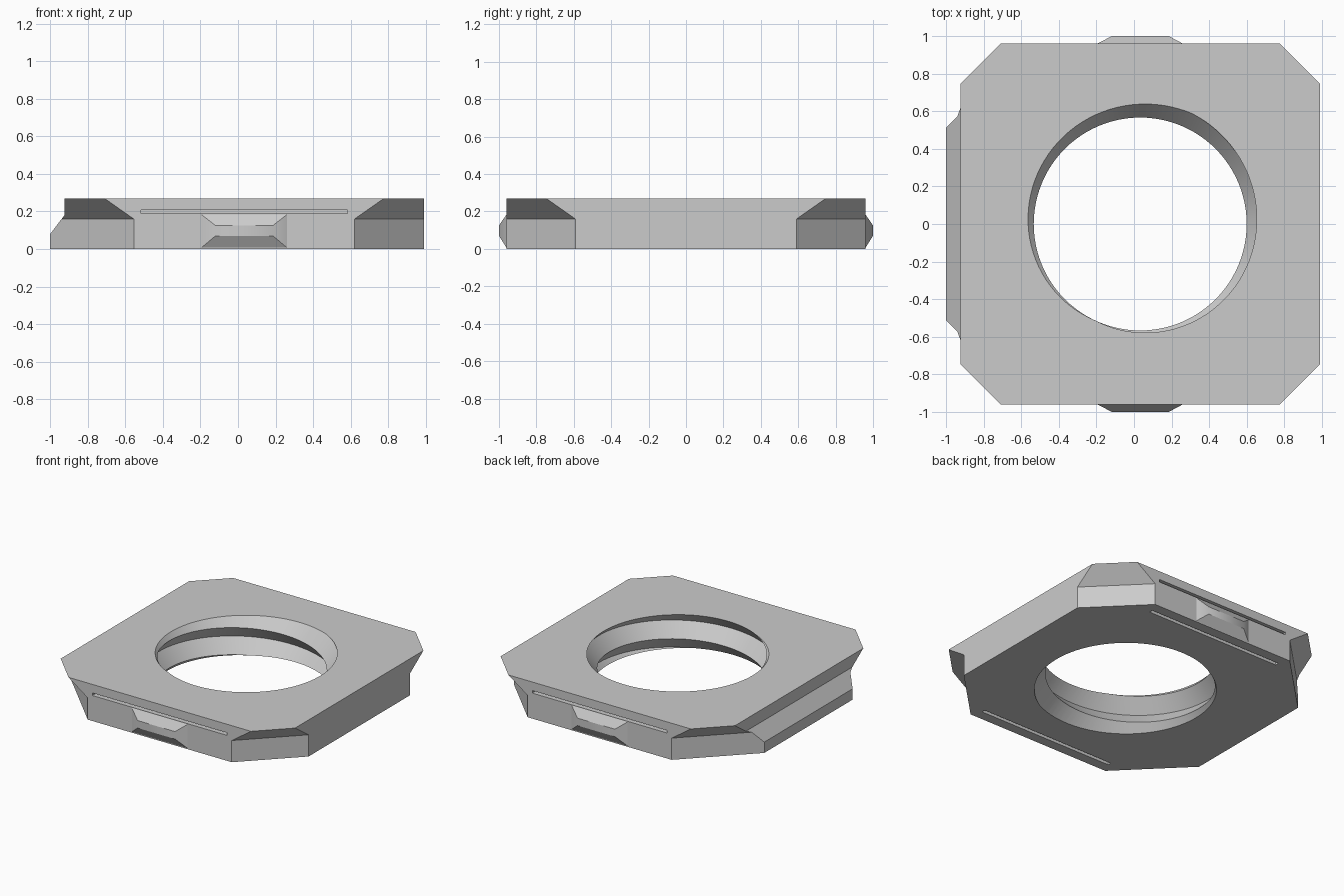
import bpy, bmesh, math
from mathutils import Vector

if "Cube" in bpy.data.objects:
    bpy.data.objects.remove(bpy.data.objects["Cube"], do_unlink=True)

HEIGHT = 0.27
CX = 0.033              # centre of the octagonal plate and its bore
X, Y, Z = Vector((1, 0, 0)), Vector((0, 1, 0)), Vector((0, 0, 1))

grey = bpy.data.materials.new("light grey")
grey.use_nodes = True
colour = (0.6, 0.6, 0.6, 1)
grey.diffuse_color = colour
grey.node_tree.nodes["Principled BSDF"].inputs["Base Color"].default_value = colour


def finish(name, bm):
    bmesh.ops.recalc_face_normals(bm, faces=bm.faces[:])
    mesh = bpy.data.meshes.new(name)
    bm.to_mesh(mesh)
    bm.free()
    mesh.materials.append(grey)
    ob = bpy.data.objects.new(name, mesh)
    bpy.context.collection.objects.link(ob)
    return ob


def loft(name, loops):
    """Solid from two matching loops of points."""
    bm = bmesh.new()
    a, b = [[bm.verts.new(p) for p in loop] for loop in loops]
    bm.faces.new(a)
    bm.faces.new(b)
    for i in range(len(a)):
        j = (i + 1) % len(a)
        bm.faces.new((a[i], a[j], b[j], b[i]))
    return finish(name, bm)


def prism(name, profile, u, v, w, start, end, origin=Vector()):
    """Profile in the u-v plane, extruded along w."""
    return loft(name, [[origin + u * p + v * q + w * s for p, q in profile]
                       for s in (start, end)])


def activate(ob):
    bpy.ops.object.select_all(action="DESELECT")
    ob.select_set(True)
    bpy.context.view_layer.objects.active = ob


def cut(ob, cutter):
    mod = ob.modifiers.new("cut", "BOOLEAN")
    mod.operation, mod.solver, mod.object = "DIFFERENCE", "EXACT", cutter
    activate(ob)
    bpy.ops.object.modifier_apply(modifier=mod.name)
    bpy.data.objects.remove(cutter, do_unlink=True)


def threaded_plug(minor=0.567, major=0.65, pitch=0.2, steps=96):
    """Plug with a helical V thread, used to cut the bore."""
    low, high = -0.04, HEIGHT + 0.04
    bm = bmesh.new()
    columns = []
    for i in range(steps + 1):
        turn = i / steps
        root = HEIGHT + (turn - 65 / 360) * pitch
        column = []
        for k in range(-10, 7):
            z = min(max(root + k * pitch / 2, low), high)
            phase = ((z - root) / pitch) % 1
            r = major - (major - minor) * (1 - abs(2 * phase - 1))
            a = turn * math.tau
            column.append(bm.verts.new((CX + r * math.cos(a), r * math.sin(a), z)))
        columns.append(column)
    for a, b in zip(columns, columns[1:]):
        for k in range(len(a) - 1):
            bm.faces.new((a[k], b[k], b[k + 1], a[k + 1]))
    bmesh.ops.remove_doubles(bm, verts=bm.verts[:], dist=0.0001)
    bmesh.ops.holes_fill(bm, edges=[e for e in bm.edges if e.is_boundary], sides=0)
    bmesh.ops.triangulate(bm, faces=bm.faces[:])
    return finish("thread_cutter", bm)


# Plate with a sloped lip along its -x edge
plate = prism("plate", [(0.99, 0), (0.99, HEIGHT), (-0.924, HEIGHT),
                        (-0.924, 0.18), (-1, 0.08), (-1, 0)], X, Z, Y, -0.96, 0.96)

# Corner chamfers, undercut towards the bottom
inner, outer = 1.548 / math.sqrt(2), 1.705 / math.sqrt(2)
corner = [(inner, -0.05), (inner, 0.16), (outer, HEIGHT),
          (outer + 0.05, HEIGHT + 0.05), (2, HEIGHT + 0.05), (2, -0.05)]
for sx in (-1, 1):
    for sy in (-1, 1):
        out = Vector((sx, sy, 0)).normalized()
        cut(plate, prism("corner_cutter", corner, out, Z, out.cross(Z),
                         -0.7, 0.7, X * CX))

# L-shaped slits that free the spring tongues
slit = [(1.1, 0.188), (0.885, 0.188), (0.885, -0.05),
        (0.858, -0.05), (0.858, 0.207), (1.1, 0.207)]
for sy in (-1, 1):
    cut(plate, prism("slit_cutter", slit, Y * sy, Z, X, CX - 0.55, CX + 0.55))

# Threaded bore
cut(plate, threaded_plug())
activate(plate)
bpy.ops.object.shade_smooth_by_angle(angle=math.radians(25))


# Snap bumps on the spring tongues
def rectangle(half, z0, z1, y):
    return [(CX - half, y, z0), (CX + half, y, z0), (CX + half, y, z1), (CX - half, y, z1)]


for sy, side in ((-1, "front"), (1, "back")):
    bump = loft(side + "_snap_bump", [rectangle(0.23, 0.005, 0.185, sy * 0.959),
                                      rectangle(0.153, 0.07, 0.125, sy)])
    activate(bump)
    bpy.ops.object.shade_smooth_by_angle(angle=math.radians(32))
